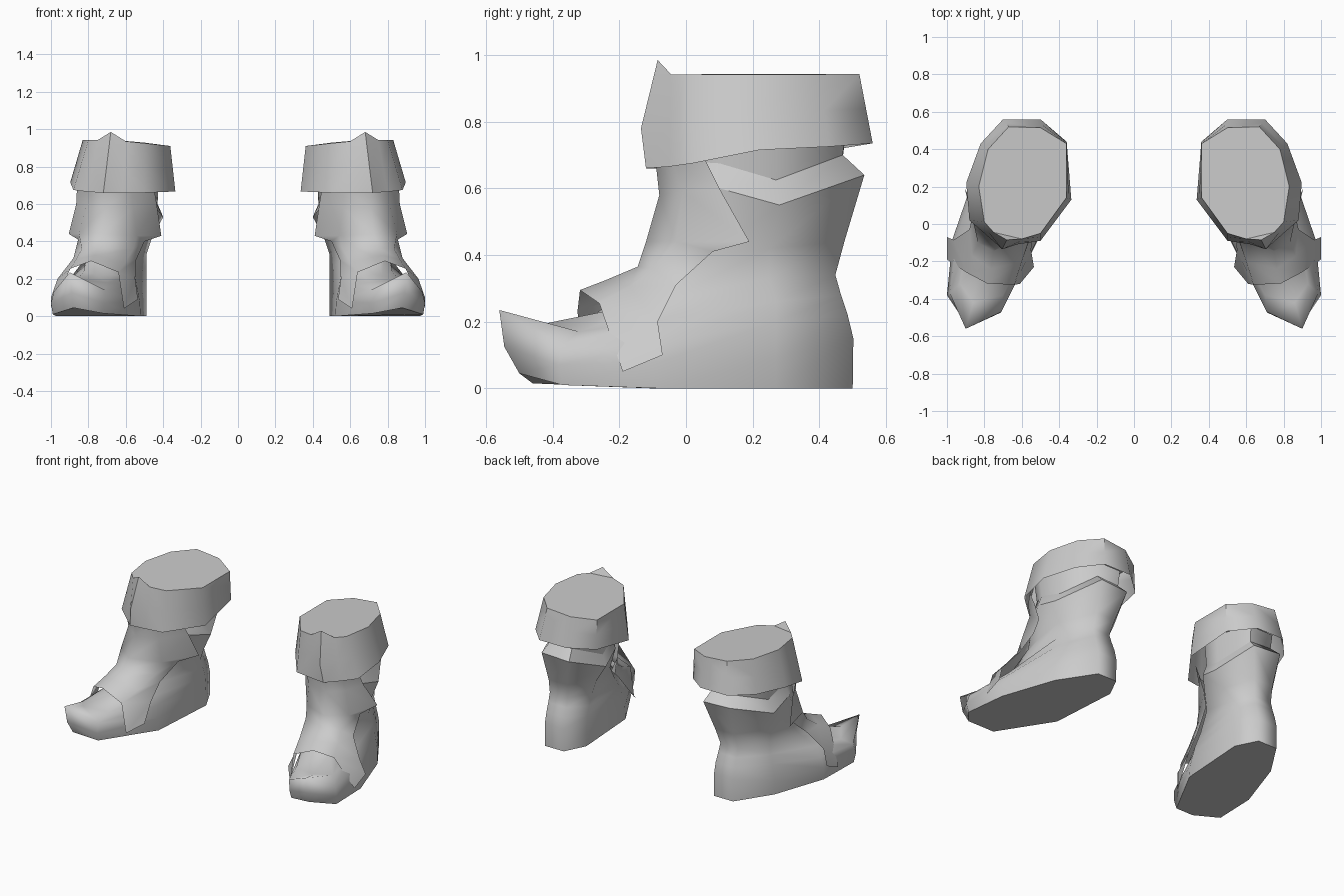
import bpy, math
from mathutils import Vector

grey = bpy.data.materials.new("grey_leather")
grey.diffuse_color = (0.6, 0.6, 0.6, 1)


def make(name, verts, faces, angle):
    """Right-hand part, mirrored to the left boot."""
    me = bpy.data.meshes.new(name)
    me.from_pydata([tuple(v) for v in verts], [], faces)
    me.materials.append(grey)
    ob = bpy.data.objects.new(name, me)
    bpy.context.collection.objects.link(ob)
    bpy.ops.object.select_all(action='DESELECT')
    ob.select_set(True)
    bpy.context.view_layer.objects.active = ob
    bpy.ops.object.shade_smooth_by_angle(angle=math.radians(angle))
    ob.modifiers.new("pair", 'MIRROR').use_mirror_merge = False
    return ob


def loft(name, rings, angle, top=False):
    """Skin closed rings listed anticlockwise from below to above."""
    n = len(rings[0])
    faces = [(r * n + i, r * n + (i + 1) % n, (r + 1) * n + (i + 1) % n, (r + 1) * n + i)
             for r in range(len(rings) - 1) for i in range(n)]
    if top:
        faces.append(tuple(range(n * (len(rings) - 1), n * len(rings))))
    return make(name, [v for r in rings for v in r], faces, angle)


# Boot body: columns run toe, outer side, heel, inner side
foot = [
    [(.88, -.50, .045), (.99, -.37, .01), (.97, -.08, 0), (.85, .27, 0), (.70, .50, 0),
     (.56, .50, 0), (.49, .36, 0), (.52, -.10, 0), (.72, -.46, .015)],
    [(.89, -.545, .125), (1.0, -.38, .07), (.97, -.08, .08), (.85, .27, .09), (.70, .502, .15),
     (.56, .502, .15), (.49, .36, .09), (.525, -.10, .08), (.715, -.475, .07)],
    [(.90, -.56, .235), (.985, -.37, .13), (.95, -.08, .14), (.83, .27, .20), (.70, .485, .22),
     (.56, .485, .22), (.49, .35, .20), (.54, -.09, .16), (.71, -.47, .14)],
    [(.86, -.42, .195), (.93, -.32, .17), (.90, -.10, .20), (.815, .27, .26), (.70, .465, .28),
     (.565, .465, .28), (.49, .33, .26), (.55, -.08, .22), (.70, -.38, .18)],
]
shaft = [
    [(.77, -.27, .225), (.825, -.20, .24), (.82, -.05, .27), (.80, .25, .33), (.70, .448, .34),
     (.57, .448, .34), (.49, .30, .33), (.55, -.03, .29), (.67, -.25, .22)],
    [(.74, -.09, .36), (.79, -.05, .38), (.80, .06, .40), (.81, .25, .42), (.69, .475, .44),
     (.55, .475, .44), (.46, .30, .42), (.53, .05, .40), (.64, -.07, .36)],
    [(.71, -.035, .62), (.79, 0, .62), (.84, .10, .60), (.85, .28, .55), (.70, .535, .64),
     (.50, .53, .63), (.40, .28, .53), (.44, .12, .58), (.58, -.02, .62)],
]
loft("boot_body", foot + shaft, 100)
make("sole", foot[0], [tuple(reversed(range(9)))], 30)

# Bevelled rim around the opening, then the lining rising into the cuff
rim = [(.71, -.02, .68), (.78, .02, .68), (.81, .10, .675), (.80, .27, .625), (.68, .47, .70),
       (.52, .47, .69), (.43, .27, .60), (.46, .13, .65), (.58, 0, .68)]
loft("boot_rim", [shaft[-1], rim], 60)
mid = Vector((.62, .22))
lining = [(mid.x + (x - mid.x) * 1.05, mid.y + (y - mid.y) * 1.05, .79) for x, y, z in rim]
loft("boot_lining", [rim, lining], 60, top=True)

# Cuff with a pointed front
low = [(.72, -.12, .66), (.80, -.05, .665), (.88, .02, .675), (.897, .22, .715), (.82, .43, .725),
       (.70, .56, .735), (.50, .56, .735), (.36, .44, .715), (.335, .13, .667), (.50, -.09, .66),
       (.62, -.108, .66)]
high = [(.68, -.085, .985), (.75, -.045, .942), (.80, .01, .942), (.83, .20, .942), (.78, .40, .942),
        (.67, .52, .943), (.50, .515, .928), (.362, .43, .91), (.362, .14, .91), (.50, -.05, .925),
        (.60, -.08, .935)]
belt = [tuple((Vector(a) + Vector(b)) / 2) for a, b in zip(low, high)]
belt[0] = (.705, -.135, .78)
lid = [(.675, -.062, .938)] + high[1:]
loft("cuff", [low, belt, high], 48)
make("cuff_lid", lid + [high[0]], [tuple(range(11)), (0, 1, 11), (10, 0, 11)], 30)

# Front flap: five columns from inner to outer edge, rows from top to instep
rows = [
    [(.45, .04, .69), (.57, -.055, .68), (.71, -.09, .67), (.80, -.04, .68), (.86, .05, .70)],
    [(.435, .09, .60), (.56, -.045, .58), (.71, -.08, .58), (.81, -.01, .59), (.865, .10, .60)],
    [(.41, .17, .43), (.54, -.04, .43), (.725, -.12, .44), (.85, -.03, .44), (.905, .19, .44)],
    [(.50, .08, .40), (.56, -.08, .36), (.75, -.145, .365), (.835, -.10, .36), (.855, .08, .41)],
    [(.545, -.05, .30), (.60, -.20, .29), (.765, -.24, .325), (.865, -.17, .305), (.88, -.03, .31)],
    [(.55, -.14, .20), (.64, -.325, .235), (.785, -.318, .295), (.895, -.26, .255), (.965, -.085, .20)],
]
verts = [v for r in rows for v in r]
faces = [(r * 5 + c, (r + 1) * 5 + c, (r + 1) * 5 + c + 1, r * 5 + c + 1)
         for r in range(5) for c in range(4)]
# Side straps hanging from the flap corners
verts += [(.535, -.23, .09), (.61, -.32, .04), (1.0, -.19, .05), (1.0, -.07, .10)]
faces += [(25, 30, 31, 26), (28, 32, 33, 29)]
make("front_flap", verts, faces, 60)
